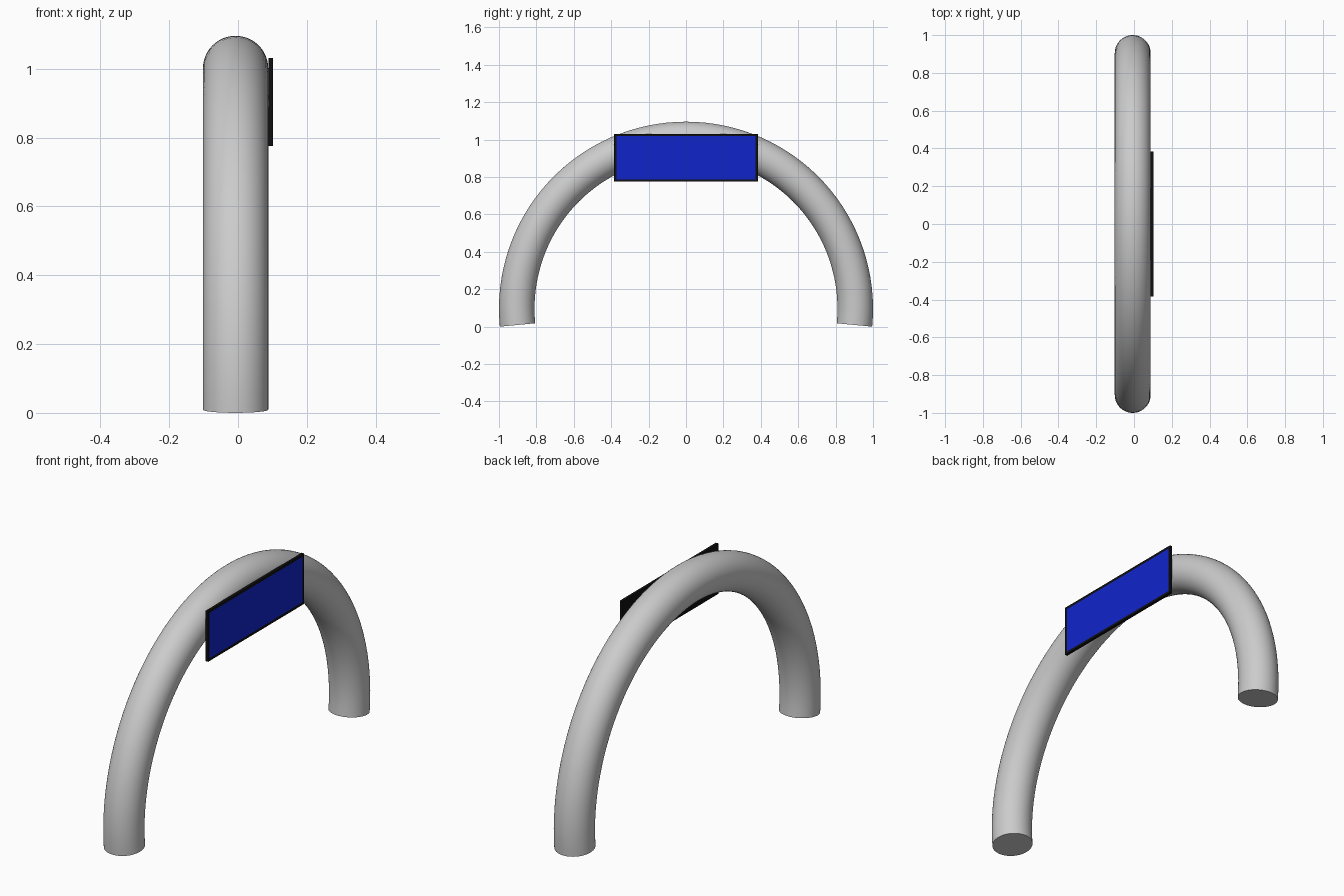
import bpy, bmesh, math
from mathutils import Matrix, Vector

if "Cube" in bpy.data.objects:
    bpy.data.objects.remove(bpy.data.objects["Cube"])

TUBE_X, TUBE_R, ARC_R, ARC_Z = -0.007, 0.095, 0.905, 0.096
TILT = math.radians(5.5)  # arc runs slightly past a half circle


def material(name, rgb):
    m = bpy.data.materials.new(name)
    m.diffuse_color = (*rgb, 1)
    m.use_nodes = True
    m.node_tree.nodes["Principled BSDF"].inputs["Base Color"].default_value = m.diffuse_color
    return m


def finish(bm, name, mats=()):
    bmesh.ops.recalc_face_normals(bm, faces=bm.faces)
    mesh = bpy.data.meshes.new(name)
    bm.to_mesh(mesh)
    bm.free()
    for m in mats:
        mesh.materials.append(m)
    ob = bpy.data.objects.new(name, mesh)
    bpy.context.collection.objects.link(ob)
    return ob


# Arched tube: a circle spun around the x axis, then capped
bm = bmesh.new()
center = Vector((TUBE_X, 0, ARC_Z))
place = (Matrix.Translation(center) @ Matrix.Rotation(-TILT, 4, 'X')
         @ Matrix.Translation((0, ARC_R, 0)))
bmesh.ops.create_circle(bm, segments=48, radius=TUBE_R, matrix=place)
bmesh.ops.spin(bm, geom=bm.verts[:] + bm.edges[:], cent=center, axis=(1, 0, 0),
               angle=math.pi + 2 * TILT, steps=64, use_duplicate=False)
bmesh.ops.holes_fill(bm, edges=[e for e in bm.edges if e.is_boundary], sides=0)
arch = finish(bm, "arch_tube")
bpy.context.view_layer.objects.active = arch
arch.select_set(True)
bpy.ops.object.shade_smooth_by_angle(angle=math.radians(40))

# Sign panel: thin black slab with a blue inset face on the +x side
bm = bmesh.new()
bmesh.ops.create_cube(bm, size=1, matrix=Matrix.Translation((0.095, 0, 0.903))
                      @ Matrix.Diagonal((0.014, 0.77, 0.256, 1)))
face = max(bm.faces, key=lambda f: f.calc_center_median().x)
bmesh.ops.inset_region(bm, faces=[face], thickness=0.018, depth=-0.001)
face.material_index = 1
finish(bm, "sign_panel", (material("black_frame", (0.005, 0.005, 0.006)),
                          material("blue_face", (0.005, 0.018, 0.6))))
